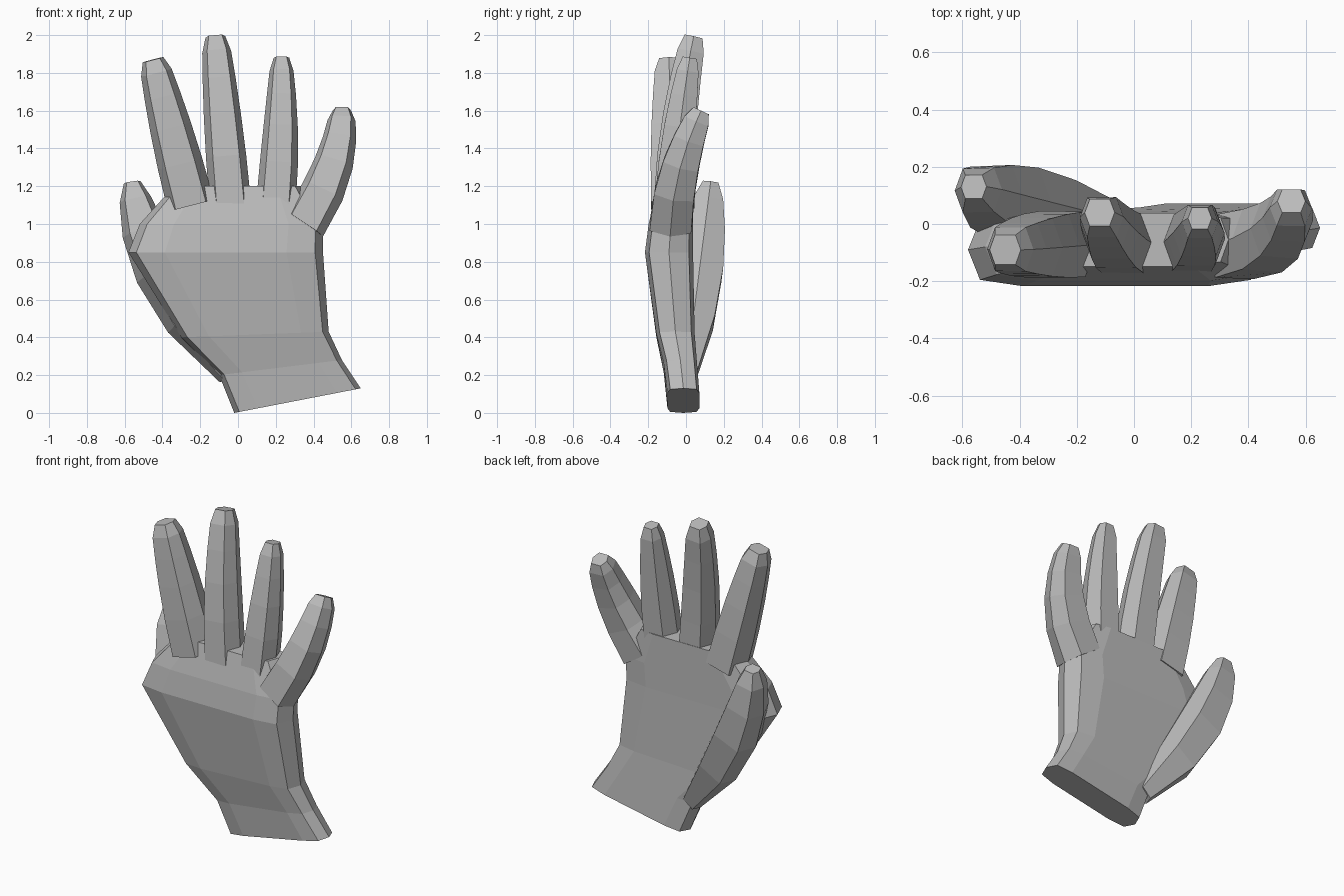
import bpy
import bmesh
from math import cos, sin, tau, copysign
from mathutils import Vector

cube = bpy.data.objects.get("Cube")
if cube:
    bpy.data.objects.remove(cube, do_unlink=True)

grey = bpy.data.materials.new("plain_grey")
grey.use_nodes = True
colour = (0.5, 0.5, 0.5, 1)
grey.diffuse_color = colour
grey.node_tree.nodes["Principled BSDF"].inputs["Base Color"].default_value = colour


def rounded_ring(centre, across, deep, sides, squareness):
    """Return a softened box outline around a centre point."""
    def squared(value):
        return copysign(abs(value) ** squareness, value)

    points = []
    for k in range(sides):
        angle = tau * k / sides
        points.append(centre + across * squared(cos(angle)) + deep * squared(sin(angle)))
    return points


def skin(name, rings):
    """Join neighbouring rings with flat faces and cap both ends."""
    bm = bmesh.new()
    loops = [[bm.verts.new(point) for point in ring] for ring in rings]
    for low, high in zip(loops, loops[1:]):
        for k in range(len(low)):
            bm.faces.new((low[k - 1], low[k], high[k], high[k - 1]))
    bm.faces.new(loops[0])
    bm.faces.new(loops[-1])
    bmesh.ops.recalc_face_normals(bm, faces=bm.faces)
    mesh = bpy.data.meshes.new(name)
    bm.to_mesh(mesh)
    bm.free()
    mesh.materials.append(grey)
    obj = bpy.data.objects.new(name, mesh)
    bpy.context.collection.objects.link(obj)


def digit(name, base, tip, bow, base_width, tip_width, swell=0.0):
    """Build a bowed, tapering, six-sided digit with a pinched tip."""
    base, tip, bow = Vector(base), Vector(tip), Vector(bow)
    steps = 5
    rings = []
    for i in range(steps + 1):
        # Rings crowd together towards the tip
        t = 1 - (1 - i / steps) ** 1.5
        hump = 4 * t * (1 - t)
        centre = base.lerp(tip, t) + bow * hump
        along = (tip - base + bow * (4 - 8 * t)).normalized()
        deep = along.cross(Vector((1, 0, 0))).normalized()
        across = deep.cross(along)
        width = tip_width + (base_width - tip_width) * (1 - t * t) + swell * hump
        half = width / 2
        if i == steps:
            half *= 0.75
        rings.append(rounded_ring(centre, across * half, deep * half, 6, 0.6))
    skin(name, rings)


# Wrist and palm: left edge, right edge, height, front depth
palm_rows = [
    (-0.02, 0.65, 0, -0.1),
    (-0.1, 0.55, 0.2, -0.12),
    (-0.3, 0.48, 0.4, -0.16),
    (-0.58, 0.45, 0.85, -0.22),
    (-0.52, 0.45, 1, -0.2),
    (-0.34, 0.33, 1.2, -0.15),
]
palm_rings = []
for left, right, height, front in palm_rows:
    # The cuff is cut at a slant and flares slightly at the back
    slant = max(0, 0.13 - height / 4)
    back = 0.04 + slant / 4
    centre = Vector((left + right, front + back, height * 2 + slant)) / 2
    across = Vector((right - left, 0, slant)) / 2
    deep = Vector((0, back - front, 0)) / 2
    palm_rings.append(rounded_ring(centre, across, deep, 10, 0.4))
skin("palm", palm_rings)

# Fingers
digit("index_finger", (-0.25, -0.07, 1.1), (-0.45, -0.09, 1.87), (0, 0, 0), 0.25, 0.15)
digit("middle_finger", (-0.04, -0.07, 1.1), (-0.12, 0.04, 1.99), (0, -0.02, 0), 0.22, 0.14)
digit("ring_finger", (0.2, -0.07, 1.1), (0.23, 0.02, 1.88), (0.01, -0.01, 0), 0.21, 0.11)
digit("little_finger", (0.35, -0.08, 1), (0.55, 0.08, 1.6), (0.05, -0.03, 0), 0.24, 0.13)

# Thumb lying behind the palm edge
digit("thumb", (-0.05, 0, 0.2), (-0.56, 0.13, 1.22), (-0.09, 0, 0), 0.12, 0.12, swell=0.15)
